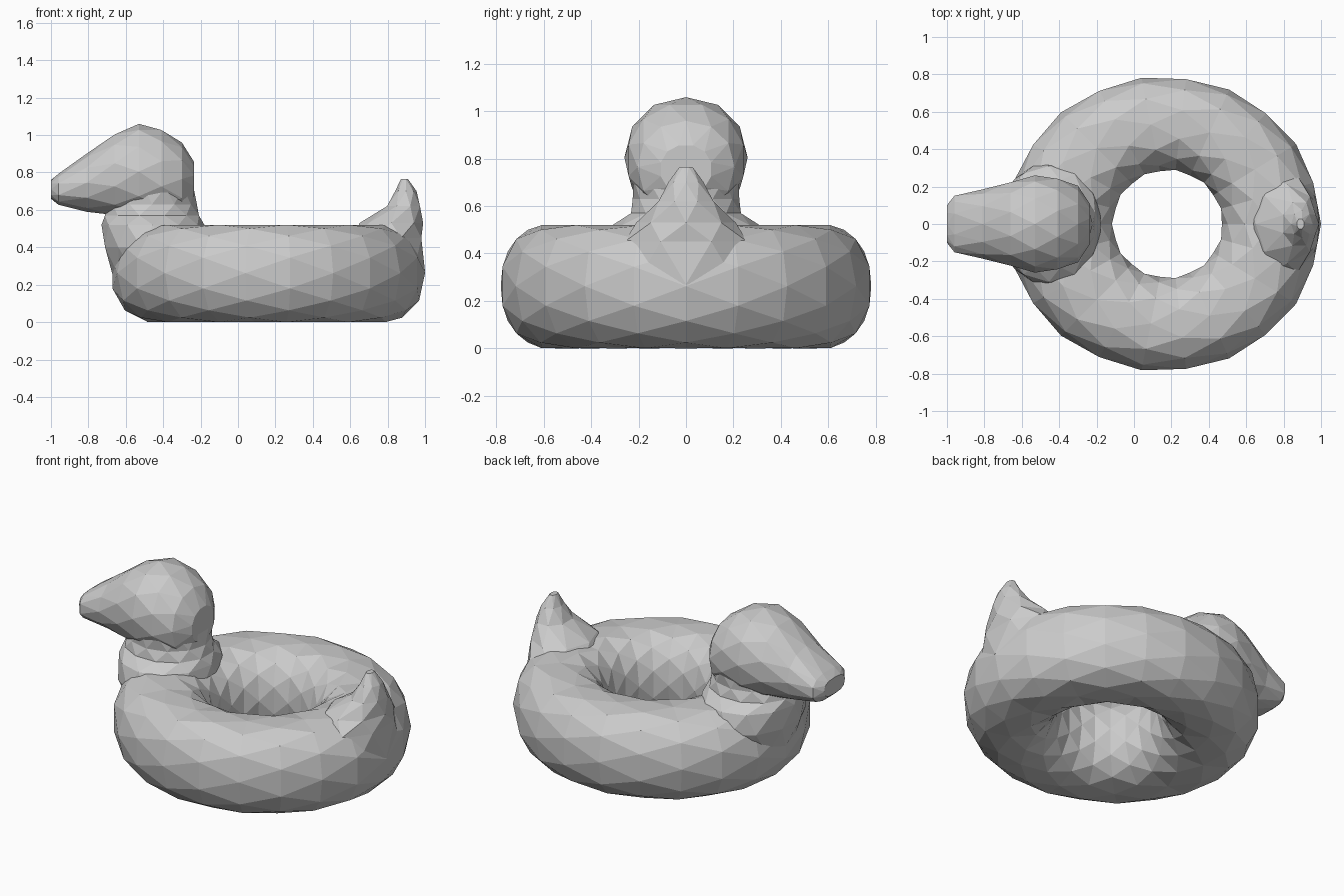
import bpy, bmesh
from math import sin, cos, pi
from mathutils import Vector

cube = bpy.data.objects.get("Cube")
if cube:
    bpy.data.objects.remove(cube)

GREY = (0.6, 0.6, 0.6, 1)
mat = bpy.data.materials.new("plain grey")
mat.use_nodes = True
mat.diffuse_color = GREY
mat.node_tree.nodes["Principled BSDF"].inputs["Base Color"].default_value = GREY


def rounded(a, power):
    """Point on a unit circle, squared off when power is below 1."""
    c, s = cos(a), sin(a)
    return (abs(c) ** power * (1 if c > 0 else -1),
            abs(s) ** power * (1 if s > 0 else -1))


def loft(name, count, sides, point, closed=False):
    """Skin staggered cross-sections with triangles, flat shaded."""
    bm = bmesh.new()
    rows = [[bm.verts.new(point(i, 2 * pi * (j + 0.5 * (i % 2)) / sides))
             for j in range(sides)] for i in range(count)]
    for i in range(count if closed else count - 1):
        a, b = rows[i], rows[(i + 1) % count]
        for j in range(sides):
            k = (j + 1) % sides
            if i % 2 == 0:
                tris = (a[j], a[k], b[j]), (a[k], b[k], b[j])
            else:
                tris = (a[j], a[k], b[k]), (a[j], b[k], b[j])
            for t in tris:
                bm.faces.new(t)
    if not closed:
        bm.faces.new(rows[0])
        bm.faces.new(rows[-1])
    bmesh.ops.recalc_face_normals(bm, faces=bm.faces)
    mesh = bpy.data.meshes.new(name)
    bm.to_mesh(mesh)
    bm.free()
    mesh.materials.append(mat)
    obj = bpy.data.objects.new(name, mesh)
    bpy.context.collection.objects.link(obj)
    return obj


# Swim ring: tube between an inner hole and a slightly oval outer rim
RING = 22

def ring_point(i, a):
    t = 2 * pi * i / RING
    inner = Vector((0.18 + 0.29 * cos(t), 0.285 * sin(t), 0.27))
    outer = Vector((0.16 + 0.84 * cos(t), 0.79 * sin(t), 0.27))
    u, w = rounded(a, 0.88)
    p = (inner + outer) / 2 + (outer - inner) / 2 * u
    p.z = min(max(0.262 + 0.27 * w, 0), 0.52)
    return p

loft("swim_ring", RING, 12, ring_point, closed=True)


# Upright parts: sections of (z, x start, x end, half width)
def upright(name, sections, sides):
    def point(i, a):
        z, x0, x1, w = sections[i]
        return ((x0 + x1) / 2 + (x1 - x0) / 2 * cos(a), w * sin(a), z)
    return loft(name, len(sections), sides, point)

upright("neck", [
    (0.25, -0.67, -0.20, 0.26),
    (0.40, -0.72, -0.17, 0.34),
    (0.52, -0.73, -0.18, 0.31),
    (0.57, -0.72, -0.20, 0.24),
    (0.63, -0.70, -0.22, 0.225),
    (0.72, -0.66, -0.23, 0.23)], 12)

upright("tail", [
    (0.27, 0.60, 1.00, 0.30),
    (0.45, 0.60, 0.995, 0.28),
    (0.53, 0.65, 0.99, 0.21),
    (0.62, 0.79, 0.98, 0.125),
    (0.70, 0.84, 0.955, 0.075),
    (0.765, 0.87, 0.91, 0.03)], 8)

# Head and beak: sections of (x, bottom, top, half width)
HEAD = [
    (-1.00, 0.66, 0.76, 0.10),
    (-0.96, 0.625, 0.795, 0.155),
    (-0.81, 0.59, 0.90, 0.185),
    (-0.66, 0.565, 1.01, 0.23),
    (-0.53, 0.55, 1.06, 0.26),
    (-0.41, 0.55, 1.035, 0.25),
    (-0.30, 0.57, 0.96, 0.205),
    (-0.235, 0.65, 0.86, 0.11)]

def head_point(i, a):
    x, z0, z1, w = HEAD[i]
    u, v = rounded(a, 0.75 if i < 2 else 0.95)
    return (x, w * u, (z0 + z1) / 2 + (z1 - z0) / 2 * v)

loft("head_and_beak", len(HEAD), 12, head_point)
